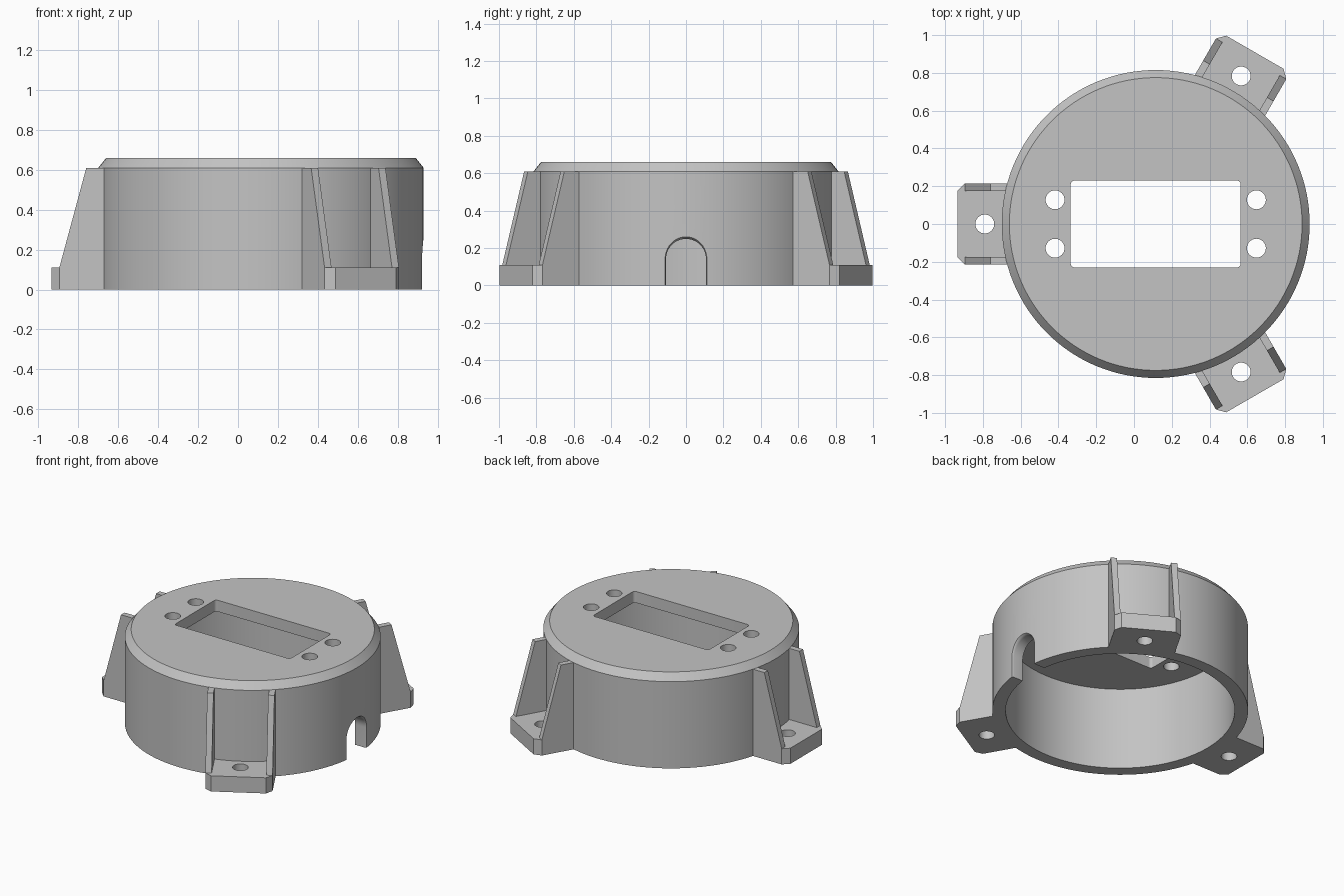
import bpy
import bmesh
from math import cos, sin, pi, radians, asin
from mathutils import Matrix

cube = bpy.data.objects.get("Cube")
if cube:
    bpy.data.objects.remove(cube, do_unlink=True)

CX = 0.115                # axis of the round housing
R_OUT, R_IN = 0.815, 0.73
SEGMENTS = 128

grey = bpy.data.materials.new("plain grey")
grey.use_nodes = True
COLOUR = (0.55, 0.55, 0.55, 1)
grey.diffuse_color = COLOUR
grey.node_tree.nodes["Principled BSDF"].inputs["Base Color"].default_value = COLOUR


def loft(name, sections):
    """Closed solid through matching loops of 3D points."""
    bm = bmesh.new()
    loops = [[bm.verts.new(p) for p in s] for s in sections]
    n = len(loops[0])
    for a, b in zip(loops, loops[1:]):
        for i in range(n):
            j = (i + 1) % n
            bm.faces.new((a[i], a[j], b[j], b[i]))
    bm.faces.new(loops[0])
    bm.faces.new(loops[-1])
    bmesh.ops.recalc_face_normals(bm, faces=bm.faces)
    mesh = bpy.data.meshes.new(name)
    bm.to_mesh(mesh)
    bm.free()
    mesh.materials.append(grey)
    obj = bpy.data.objects.new(name, mesh)
    bpy.context.collection.objects.link(obj)
    return obj


def prism(name, outline, z0, z1):
    return loft(name, [[(x, y, z) for x, y in outline] for z in (z0, z1)])


def arc(cx, cy, r, a0, a1, n):
    return [(cx + r * cos(a0 + (a1 - a0) * i / n),
             cy + r * sin(a0 + (a1 - a0) * i / n)) for i in range(n + 1)]


def circle(cx, cy, r, n=32):
    return arc(cx, cy, r, 0, 2 * pi, n)[:-1]


def turned(name, profile):
    """Stack of circles given as (radius, height)."""
    return loft(name, [[(x, y, z) for x, y in circle(CX, 0, r, SEGMENTS)]
                       for r, z in profile])


def activate(obj):
    bpy.ops.object.select_all(action='DESELECT')
    obj.select_set(True)
    bpy.context.view_layer.objects.active = obj


def cut(obj, cutter):
    mod = obj.modifiers.new("cut", 'BOOLEAN')
    mod.operation = 'DIFFERENCE'
    mod.solver = 'EXACT'
    mod.object = cutter
    activate(obj)
    bpy.ops.object.modifier_apply(modifier=mod.name)
    bpy.data.objects.remove(cutter, do_unlink=True)


def smooth(obj):
    activate(obj)
    bpy.ops.object.shade_smooth_by_angle(angle=radians(30))


# Round housing: chamfered cap, hollow underneath
housing = turned("housing", [(R_OUT, 0), (R_OUT, 0.61), (0.775, 0.66)])
cut(housing, turned("hollow", [(R_IN, -0.1), (R_IN, 0.58)]))

# Rounded rectangular window in the cap
window = []
for k, (sx, sy) in enumerate([(1, 1), (-1, 1), (-1, -1), (1, -1)]):
    window += arc(CX + sx * 0.43, sy * 0.21, 0.02, k * pi / 2, (k + 1) * pi / 2, 5)
cut(housing, prism("window_cutter", window, 0.5, 0.8))

# Four screw holes beside the window
for sx in (-1, 1):
    for sy in (-1, 1):
        cut(housing, prism("hole_cutter", circle(CX + sx * 0.533, sy * 0.128, 0.05), 0.5, 0.8))


# Arched cable notch with a flared outer edge
def arch(x, r):
    return [(x, -r, -0.1)] + [(x, -y, z) for y, z in arc(0, 0.142, r, pi, 0, 24)][::-1] \
        + [(x, r, -0.1)]


cut(housing, loft("notch_cutter", [arch(0.6, 0.107), arch(0.908, 0.107),
                                   arch(0.92, 0.11), arch(0.945, 0.13)]))
smooth(housing)

# Three mounting feet, each with a drilled base and two sloping ribs
HALF, CORNER, REACH = 0.215, 0.04, 1.05
root = 0.812
half_angle = asin(HALF / root)
foot_outline = arc(0, 0, root, half_angle, -half_angle, 16) + [
    (REACH - CORNER, -HALF), (REACH, -HALF + CORNER),
    (REACH, HALF - CORNER), (REACH - CORNER, HALF)]
rib_profile = [(0.76, 0.05), (1.01, 0.05), (1.01, 0.11), (0.875, 0.61), (0.76, 0.61)]

for label, angle in (("right", 180), ("back_left", 60), ("front_left", -60)):
    place = Matrix.Translation((CX, 0, 0)) @ Matrix.Rotation(radians(angle), 4, 'Z')
    foot = prism("foot_" + label, foot_outline, 0, 0.11)
    cut(foot, prism("bolt_cutter", circle(0.905, 0, 0.05), -0.1, 0.3))
    foot.data.transform(place)
    smooth(foot)
    for side, s in (("a", -1), ("b", 1)):
        rib = loft("rib_" + label + "_" + side,
                   [[(x, s * y, z) for x, z in rib_profile] for y in (HALF - CORNER, HALF)])
        rib.data.transform(place)
